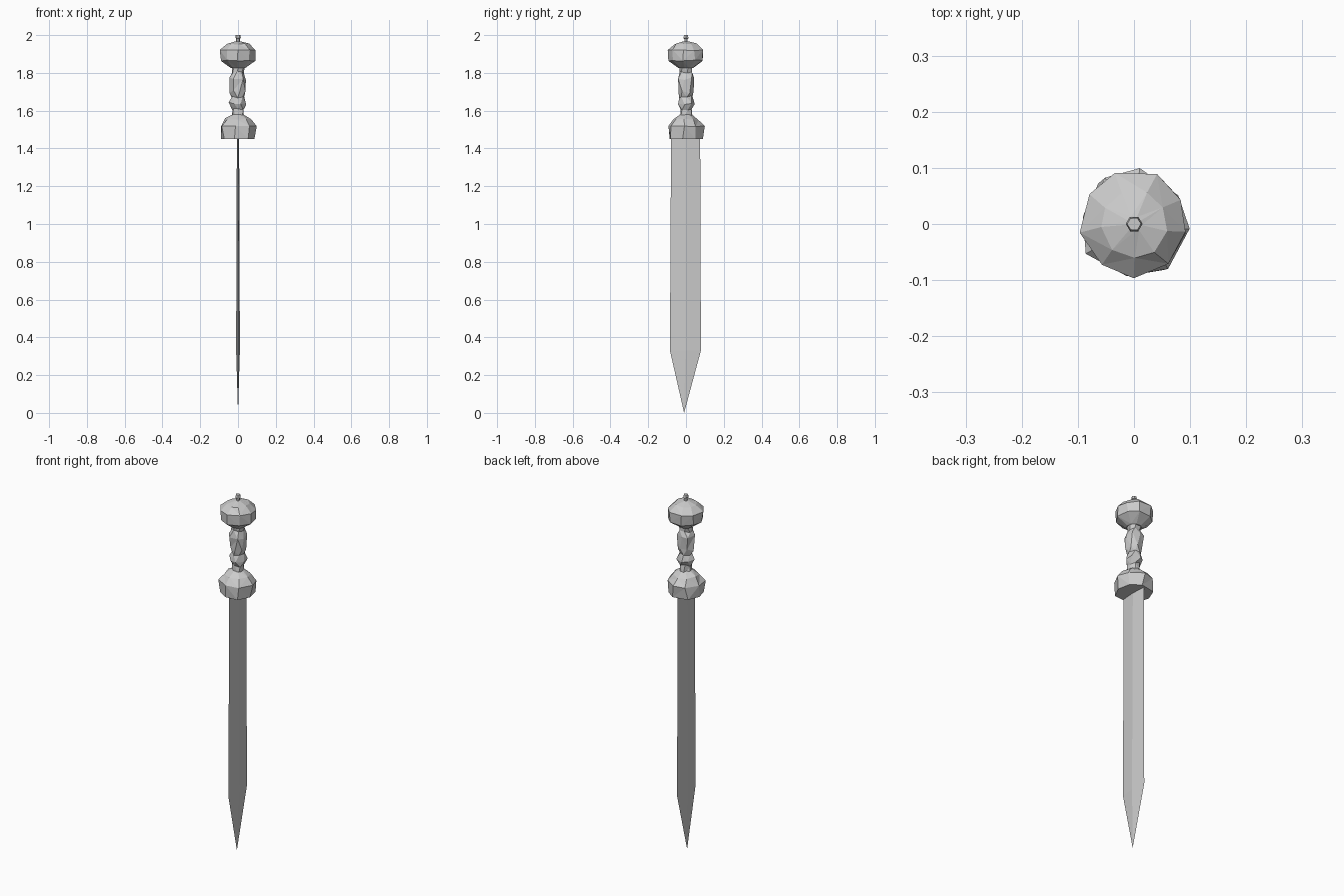
import bpy, bmesh, math, random

random.seed(4)
cube = bpy.data.objects.get("Cube")
if cube:
    bpy.data.objects.remove(cube, do_unlink=True)

grey = bpy.data.materials.new("plain_grey")
grey.use_nodes = True
colour = (0.6, 0.6, 0.6, 1)
grey.diffuse_color = colour
grey.node_tree.nodes["Principled BSDF"].inputs["Base Color"].default_value = colour


def finish(name, bm):
    bmesh.ops.recalc_face_normals(bm, faces=bm.faces[:])
    mesh = bpy.data.meshes.new(name)
    bm.to_mesh(mesh)
    bm.free()
    mesh.materials.append(grey)
    obj = bpy.data.objects.new(name, mesh)
    bpy.context.collection.objects.link(obj)
    return obj


def loft(name, rings):
    """Join rings of points with triangles or quads and cap both ends."""
    bm = bmesh.new()
    loops = [[bm.verts.new(p) for p in ring] for ring in rings]
    n = len(loops[0])
    for a, b in zip(loops, loops[1:]):
        for i in range(n):
            j = (i + 1) % n
            bm.faces.new((a[i], a[j], b[j], b[i]))
    bm.faces.new(loops[0])
    bm.faces.new(loops[-1])
    return bm


def turned(name, profile, sides, rough=0.0, twist=0.0, start=0.0):
    """Roughly carved round part from (radius, height) pairs."""
    rings = []
    for k, (r, z) in enumerate(profile):
        ring = []
        for i in range(sides):
            a = start + 2 * math.pi * (i + k * twist) / sides
            a += random.uniform(-rough, rough)
            rr = r * (1 + random.uniform(-rough, rough) * 0.6)
            dz = random.uniform(-rough, rough) * 0.05 if 0 < k < len(profile) - 1 else 0
            ring.append((rr * math.cos(a), rr * math.sin(a), z + dz))
        rings.append(ring)
    bm = loft(name, rings)
    side_faces = [f for f in bm.faces if len(f.verts) == 4]
    bmesh.ops.triangulate(bm, faces=side_faces)
    return finish(name, bm)


# Blade: thin diamond section, widening slightly before the point
rings = []
for half, thick, z, shift in ((0.077, 0.006, 1.47, -0.002),
                              (0.082, 0.010, 0.33, -0.003)):
    rings.append([(thick, shift, z), (0, shift + half, z),
                  (-thick, shift, z), (0, shift - half, z)])
bm = loft("blade", rings)
bmesh.ops.delete(bm, geom=[f for f in bm.faces
                           if all(v.co.z < 1 for v in f.verts)], context='FACES_ONLY')
low = [e for e in bm.edges if all(v.co.z < 1 for v in e.verts)]
tip = bm.verts.new((0, -0.01, 0))
for e in low:
    bm.faces.new((e.verts[0], e.verts[1], tip))
finish("blade", bm)

# Guard: faceted dome with a flat underside
turned("guard", [(0.093, 1.45), (0.096, 1.515), (0.070, 1.555), (0.03, 1.58)],
       8, 0.10, 0.0, -0.15)

# Grip: carved finger swells
turned("grip", [(0.033, 1.56), (0.032, 1.61), (0.047, 1.64), (0.033, 1.67),
                (0.044, 1.70), (0.047, 1.77), (0.034, 1.805), (0.036, 1.84)],
       7, 0.16, 0.35)

# Pommel: faceted ball with an upright band
turned("pommel", [(0.038, 1.825), (0.093, 1.865), (0.095, 1.92),
                  (0.060, 1.953), (0.014, 1.967)],
       9, 0.06, 0.0, -0.2)

# Small peened knob
turned("knob", [(0.010, 1.955), (0.010, 1.98), (0.015, 1.985), (0.012, 2.0)], 6, 0.05)
